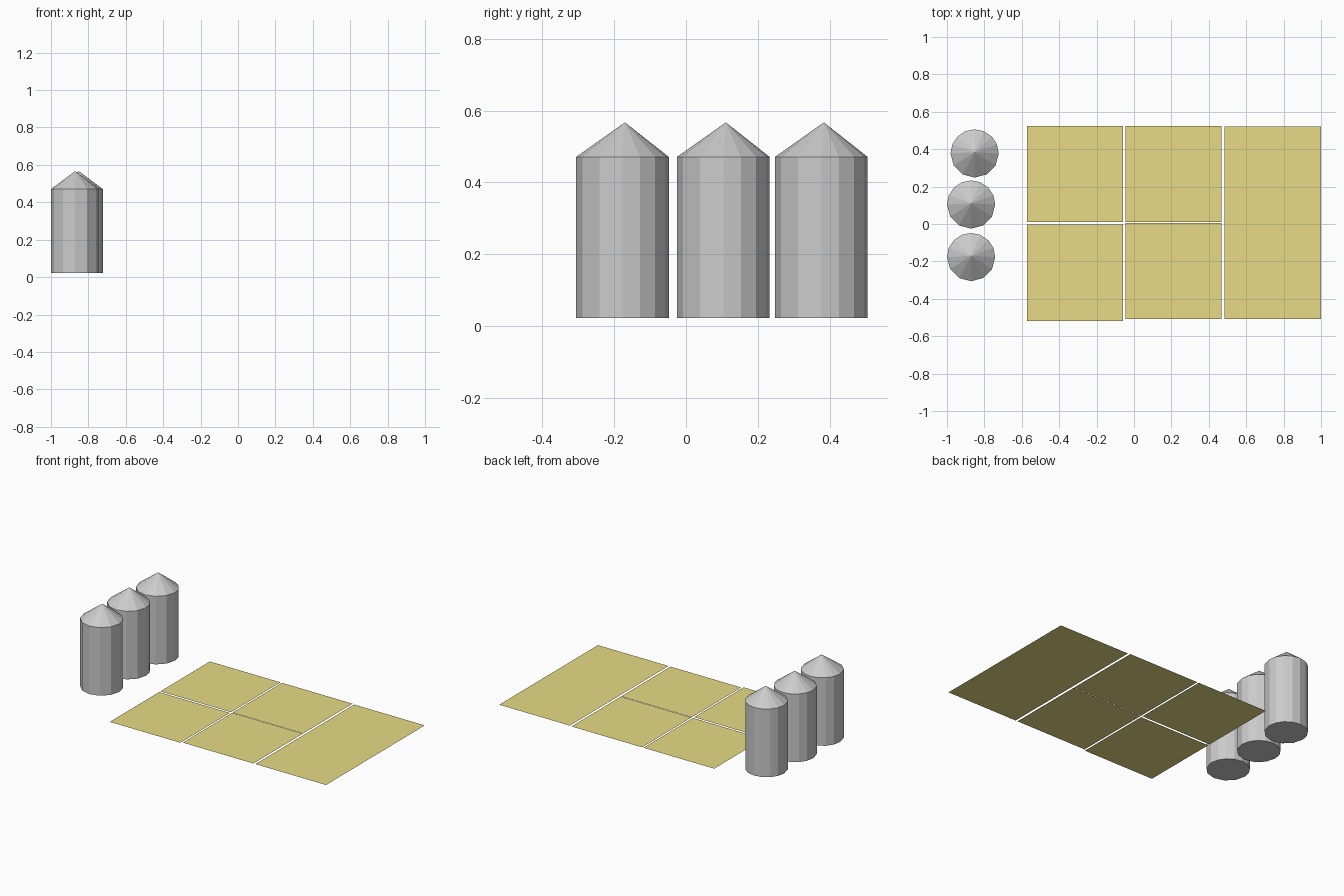
import bpy
from math import cos, sin, pi

if "Cube" in bpy.data.objects:
    bpy.data.objects.remove(bpy.data.objects["Cube"])

TILE = 0.515          # side of a square field
R = 0.129             # silo radius
Z0, Z1, Z2 = 0.022, 0.471, 0.567   # silo foot, eaves, apex


def add_object(name, verts, faces, loc, mat=None):
    mesh = bpy.data.meshes.new(name)
    mesh.from_pydata(verts, [], faces)
    mesh.update()
    obj = bpy.data.objects.new(name, mesh)
    obj.location = loc
    bpy.context.collection.objects.link(obj)
    if mat:
        mesh.materials.append(mat)
    return obj


# fields: flat single-sided squares, slightly unevenly spaced
crop = bpy.data.materials.new("crop_yellow")
crop.diffuse_color = (0.8, 0.71, 0.24, 1)
crop.use_nodes = True
crop.node_tree.nodes["Principled BSDF"].inputs["Base Color"].default_value = crop.diffuse_color
h = TILE / 2
square = [(-h, -h, 0), (h, -h, 0), (h, h, 0), (-h, h, 0)]
columns = [("left", -0.315, -0.261, 0.267),
           ("middle", 0.211, -0.251, 0.267),
           ("right", 0.741, -0.251, 0.263)]
for side, x, y_front, y_back in columns:
    for row, y in (("front", y_front), ("back", y_back)):
        add_object(f"field_{side}_{row}", square, [(0, 1, 2, 3)], (x, y, 0), crop)

# silos: faceted drum with a conical roof; back half is cut finer than the front
angles = [pi * i / 8 for i in range(8)] + [pi + pi * i / 6 for i in range(6)]
n = len(angles)
verts = [(R * cos(a), R * sin(a), z) for z in (Z0, Z1) for a in angles]
verts.append((0.001, 0.007, Z2))
faces = [tuple(reversed(range(n)))]
for i in range(n):
    j = (i + 1) % n
    faces += [(i, j, n + j, n + i), (n + i, n + j, 2 * n)]
silos = [("front", -0.871, -0.177), ("middle", -0.871, 0.104), ("back", -0.852, 0.377)]
for name, x, y in silos:
    add_object(f"silo_{name}", verts, faces, (x, y, 0))
